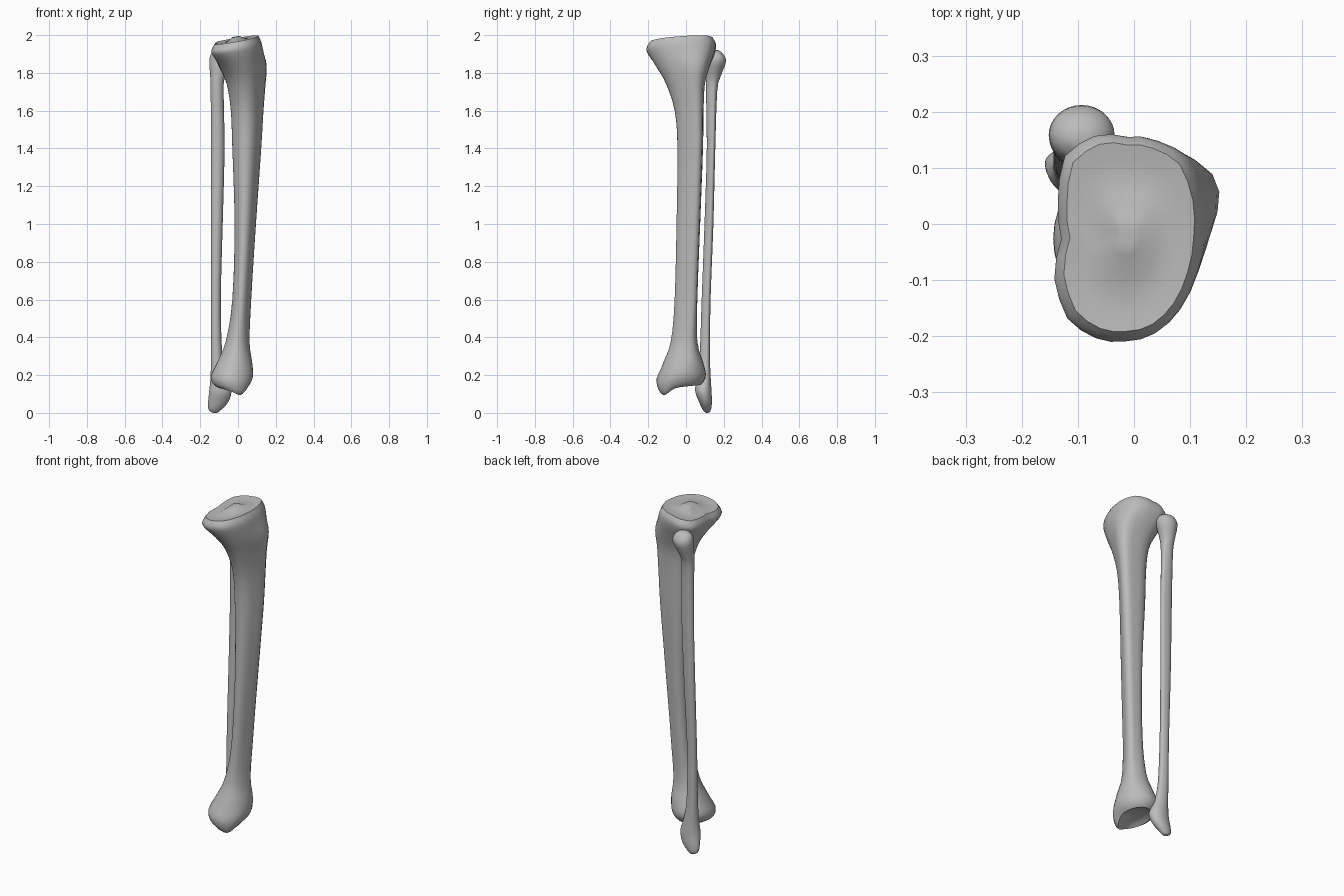
import bpy, bmesh, math
from mathutils import Vector

SIDES = 32

if "Cube" in bpy.data.objects:
    bpy.data.objects.remove(bpy.data.objects["Cube"])

bone = bpy.data.materials.new("bone_grey")
bone.use_nodes = True
bone.diffuse_color = (0.5, 0.5, 0.5, 1)
bone.node_tree.nodes["Principled BSDF"].inputs["Base Color"].default_value = (0.5, 0.5, 0.5, 1)


def normalised(radii):
    """Turn radii at equal angles into an outline filling the -1 to 1 square."""
    pts = []
    for i, r in enumerate(radii):
        a = math.tau * i / SIDES
        pts.append((r * math.cos(a), r * math.sin(a)))
    lo = [min(p[k] for p in pts) for k in (0, 1)]
    hi = [max(p[k] for p in pts) for k in (0, 1)]
    return [Vector([(2 * p[k] - lo[k] - hi[k]) / (hi[k] - lo[k]) for k in (0, 1)]) for p in pts]


# Cross-sections: round ends, a shaft with a front crest, and a notched plateau
def crest_radius(i):
    a = math.tau * i / SIDES
    off = math.remainder(a - 0.5, math.tau)
    return 1 + 0.3 * math.exp(-(off / 0.4) ** 2) + 0.06 * math.cos(3 * (a - 0.5))


LOBES = [1, 1.07, 1.12, 1.04, 1, 1.09, 1.15, 0.98, 0.86, 1.03, 1.1, 1.05, 1, 1, 0.99, 0.98]
plateau_radii = []
for i, r in enumerate(LOBES):
    plateau_radii += [r, (r + LOBES[(i + 1) % len(LOBES)]) / 2]

ROUND = normalised([1] * SIDES)
CREST = normalised([crest_radius(i) for i in range(SIDES)])
PLATEAU = normalised(plateau_radii)


def outline(kind):
    """Blend outlines: -1 is round, 0 is crested, 1 is the plateau."""
    other = PLATEAU if kind > 0 else ROUND
    t = min(abs(kind), 1)
    return [c.lerp(o, t) for c, o in zip(CREST, other)]


def smooth_rows(rows, steps):
    """Catmull-Rom interpolation between the ring rows."""
    out = []
    for i in range(len(rows) - 1):
        p0, p1 = rows[max(i - 1, 0)], rows[i]
        p2, p3 = rows[i + 1], rows[min(i + 2, len(rows) - 1)]
        for s in range(steps):
            t = s / steps
            out.append([0.5 * (2 * b + (c - a) * t + (2 * a - 5 * b + 4 * c - d) * t * t
                               + (3 * b - a - 3 * c + d) * t ** 3)
                        for a, b, c, d in zip(p0, p1, p2, p3)])
    return out + [rows[-1]]


def bridge(bm, low, high):
    for i in range(SIDES):
        j = (i + 1) % SIDES
        bm.faces.new((low[i], low[j], high[j], high[i]))


def loft_bone(name, rows, warp, bottom_cap, top_cap):
    """Loft rows of (z, x min, x max, y min, y max, kind), then close both ends."""
    bm = bmesh.new()
    rings = []
    for z, x0, x1, y0, y1, kind in smooth_rows(rows, 3):
        ring = []
        for p in outline(kind):
            co = Vector(((x0 + x1 + p.x * (x1 - x0)) / 2, (y0 + y1 + p.y * (y1 - y0)) / 2, z))
            ring.append(bm.verts.new(warp(co)))
        rings.append(ring)
    for low, high in zip(rings, rings[1:]):
        bridge(bm, low, high)
    for rim, cap in ((rings[0], bottom_cap), (rings[-1], top_cap)):
        centre = sum((v.co for v in rim), Vector()) / SIDES
        last = rim
        for scale, lift in cap:
            ring = [bm.verts.new(centre.lerp(v.co, scale) + Vector((0, 0, lift))) for v in rim]
            bridge(bm, last, ring)
            last = ring
        bm.faces.new(last)
    bmesh.ops.recalc_face_normals(bm, faces=bm.faces)
    mesh = bpy.data.meshes.new(name)
    bm.to_mesh(mesh)
    bm.free()
    mesh.materials.append(bone)
    obj = bpy.data.objects.new(name, mesh)
    bpy.context.collection.objects.link(obj)
    bpy.ops.object.select_all(action="DESELECT")
    obj.select_set(True)
    bpy.context.view_layer.objects.active = obj
    bpy.ops.object.shade_smooth_by_angle(angle=math.radians(45))
    return obj


def shin_warp(co):
    """Tilt the knee plateau and pull the inner ankle knob down."""
    top = min(max((co.z - 1.8) / 0.14, 0), 1)
    low = min(max((0.28 - co.z) / 0.12, 0), 1)
    tilt = top * (0.17 * co.x + 0.06 * co.y)
    knob = math.exp(-((co.y + 0.12) / 0.045) ** 2 - ((co.x - 0.02) / 0.06) ** 2)
    return co + Vector((0, 0, tilt + low * (0.1 * co.y - 0.035 * knob)))


# Shin bone
loft_bone("shin_bone", [
    (0.14, -0.11, 0.045, -0.135, 0.075, -1),
    (0.16, -0.135, 0.065, -0.15, 0.095, -1),
    (0.2, -0.143, 0.08, -0.155, 0.105, -1),
    (0.27, -0.11, 0.077, -0.12, 0.09, -0.8),
    (0.38, -0.065, 0.063, -0.08, 0.06, -0.4),
    (0.6, -0.03, 0.07, -0.06, 0.06, 0),
    (1.0, -0.018, 0.095, -0.05, 0.075, 0),
    (1.4, -0.03, 0.123, -0.045, 0.09, 0),
    (1.6, -0.038, 0.135, -0.06, 0.093, 0),
    (1.74, -0.06, 0.146, -0.105, 0.1, 0.1),
    (1.83, -0.1, 0.153, -0.155, 0.125, 0.3),
    (1.9, -0.13, 0.135, -0.195, 0.152, 0.8),
    (1.945, -0.142, 0.122, -0.21, 0.16, 1),
    (1.978, -0.125, 0.108, -0.192, 0.145, 1),
], shin_warp, [(0.75, 0.015), (0.35, 0.02)], [(0.8, -0.004), (0.45, -0.006), (0.2, 0.016), (0.08, 0.017)])

# Calf bone
loft_bone("calf_bone", [
    (0.003, -0.14, -0.105, 0.1, 0.125, -1),
    (0.02, -0.157, -0.085, 0.087, 0.133, -1),
    (0.06, -0.158, -0.05, 0.068, 0.137, -1),
    (0.12, -0.152, -0.035, 0.048, 0.135, -1),
    (0.2, -0.145, -0.062, 0.06, 0.13, -0.7),
    (0.32, -0.144, -0.083, 0.073, 0.127, -0.5),
    (0.6, -0.144, -0.09, 0.083, 0.13, -0.5),
    (1.0, -0.144, -0.08, 0.098, 0.145, -0.4),
    (1.4, -0.143, -0.07, 0.11, 0.155, -0.4),
    (1.7, -0.145, -0.075, 0.106, 0.165, -0.6),
    (1.78, -0.147, -0.068, 0.106, 0.183, -1),
    (1.86, -0.152, -0.035, 0.105, 0.212, -1),
    (1.9, -0.143, -0.045, 0.115, 0.197, -1),
    (1.918, -0.12, -0.07, 0.135, 0.175, -1),
], lambda co: co, [(0.5, -0.003)], [(0.5, 0.003)])
